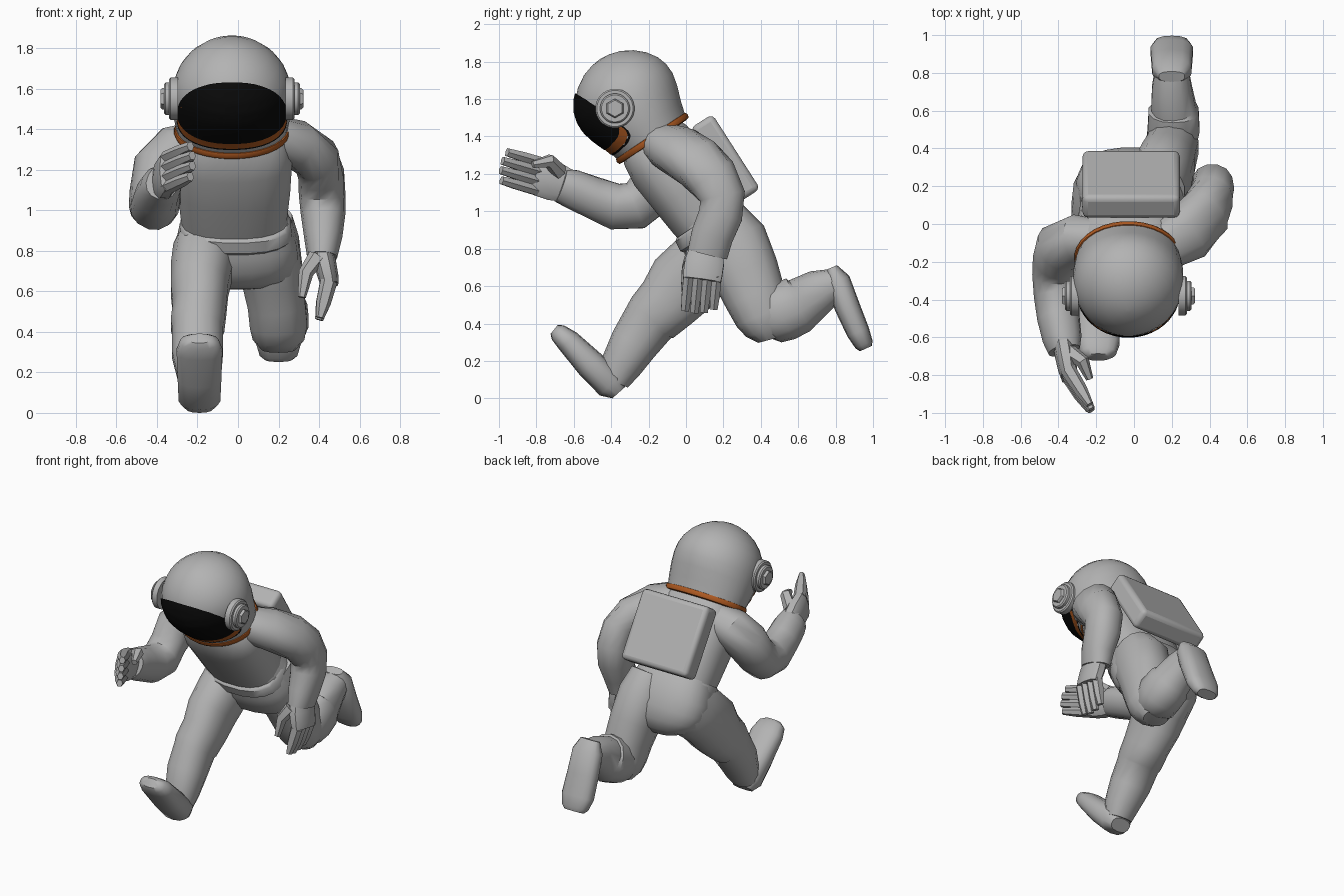
import bpy, bmesh, math
from mathutils import Vector
from mathutils.bvhtree import BVHTree

if "Cube" in bpy.data.objects:
    bpy.data.objects.remove(bpy.data.objects["Cube"], do_unlink=True)

X, Y, Z = Vector((1, 0, 0)), Vector((0, 1, 0)), Vector((0, 0, 1))
parts = []


def material(name, rgb, rough=0.7):
    m = bpy.data.materials.new(name)
    m.use_nodes = True
    m.diffuse_color = (*rgb, 1)
    b = m.node_tree.nodes["Principled BSDF"]
    b.inputs["Base Color"].default_value = (*rgb, 1)
    b.inputs["Roughness"].default_value = rough
    return m


SUIT = material("suit grey", (0.45, 0.45, 0.45))
BLACK = material("visor black", (0.003, 0.003, 0.003))
ORANGE = material("trim orange", (0.42, 0.1, 0.015))


def finish(name, bm, mat):
    bmesh.ops.recalc_face_normals(bm, faces=bm.faces)
    me = bpy.data.meshes.new(name)
    bm.to_mesh(me)
    bm.free()
    ob = bpy.data.objects.new(name, me)
    bpy.context.collection.objects.link(ob)
    me.materials.append(mat)
    parts.append(ob)
    return ob


def skin(name, rings, mat):
    """Bridge equal-length rings of points and cap both ends."""
    bm = bmesh.new()
    loops = [[bm.verts.new(p) for p in r] for r in rings]
    n = len(loops[0])
    for a, b in zip(loops, loops[1:]):
        for i in range(n):
            j = (i + 1) % n
            bm.faces.new((a[i], a[j], b[j], b[i]))
    bm.faces.new(loops[0])
    bm.faces.new(loops[-1])
    return finish(name, bm, mat)


def oval(c, u, v, ra, rb, n, p=1.0):
    pts = []
    for i in range(n):
        a = 2 * math.pi * (i + 0.5) / n
        s, t = math.cos(a), math.sin(a)
        pts.append(c + u * ra * math.copysign(abs(s) ** p, s)
                   + v * rb * math.copysign(abs(t) ** p, t))
    return pts


def loft(name, stations, ref=X, n=14, p=0.9, mat=SUIT):
    """Tube through (centre, radius along ref, radius across)."""
    cs = [Vector(s[0]) for s in stations]
    rings = []
    for i, (c, s) in enumerate(zip(cs, stations)):
        t = (cs[min(i + 1, len(cs) - 1)] - cs[max(i - 1, 0)]).normalized()
        u = (ref - t * ref.dot(t)).normalized()
        rings.append(oval(c, u, t.cross(u), s[1], s[2], n, p))
    return skin(name, rings, mat)


# Torso, belt and pelvis
loft("torso", [((-.03, -.20, 1.41), .20, .17), ((-.03, -.16, 1.35), .27, .20),
               ((-.02, -.10, 1.25), .29, .21), ((-.02, 0, 1.11), .28, .20),
               ((-.02, .08, .98), .265, .18), ((-.02, .14, .89), .25, .165)], n=20, p=.8)
loft("belt", [((-.01, .09, .95), .26, .17), ((-.01, .10, .935), .275, .185),
              ((-.01, .13, .885), .28, .19), ((-.01, .14, .87), .26, .17)], n=20, p=.8)
loft("pelvis", [((-.01, .08, .98), .25, .165), ((-.01, .14, .91), .28, .19),
                ((-.01, .175, .84), .30, .20), ((0, .215, .77), .30, .195),
                ((0, .245, .70), .28, .175), ((0, .265, .65), .21, .13),
                ((0, .27, .62), .11, .07)], n=20, p=.8)

# Legs: the right one strides forward, the left one is bent behind
loft("right_leg", [((-.14, .22, .86), .15, .17), ((-.165, .16, .78), .16, .20),
                   ((-.18, .07, .70), .155, .19), ((-.19, -.02, .61), .145, .195),
                   ((-.19, -.10, .51), .135, .17), ((-.2, -.18, .43), .135, .155),
                   ((-.2, -.20, .405), .128, .145), ((-.2, -.28, .29), .128, .13),
                   ((-.19, -.35, .17), .108, .11), ((-.19, -.385, .09), .09, .08)])
loft("right_boot", [((-.19, -.36, .03), .07, .045), ((-.19, -.40, .075), .105, .085),
                    ((-.19, -.51, .18), .11, .08), ((-.19, -.63, .305), .115, .065),
                    ((-.19, -.685, .352), .095, .05), ((-.19, -.705, .368), .06, .03)], p=.8)
loft("left_thigh", [((.13, .17, .95), .14, .16), ((.14, .24, .83), .165, .20),
                    ((.17, .32, .67), .155, .18), ((.19, .37, .54), .145, .165),
                    ((.20, .41, .44), .145, .15), ((.20, .44, .37), .13, .125),
                    ((.20, .455, .315), .085, .07)])
loft("left_shin", [((.20, .39, .39), .09, .07), ((.20, .44, .42), .135, .14),
                   ((.21, .51, .46), .14, .16), ((.21, .60, .50), .135, .155),
                   ((.21, .62, .51), .12, .14), ((.2, .72, .575), .108, .118),
                   ((.2, .82, .62), .09, .08)])
loft("left_boot", [((.2, .78, .70), .07, .03), ((.2, .81, .63), .105, .068),
                   ((.2, .862, .49), .11, .068), ((.2, .92, .355), .115, .062),
                   ((.2, .952, .288), .095, .05), ((.2, .962, .266), .07, .035)], p=.8)

# Arms: the right one reaches forward, the left one hangs back
loft("right_arm", [((-.18, -.09, 1.33), .11, .11), ((-.30, -.085, 1.29), .13, .135),
                   ((-.39, -.125, 1.20), .135, .135), ((-.41, -.19, 1.10), .135, .12),
                   ((-.41, -.27, 1.03), .13, .125), ((-.41, -.38, 1.025), .125, .115),
                   ((-.40, -.50, 1.075), .11, .11), ((-.38, -.61, 1.12), .105, .1),
                   ((-.37, -.67, 1.14), .095, .08)], ref=Vector((.4, -.5, .8)))
loft("left_arm", [((.16, -.12, 1.36), .13, .11), ((.28, -.05, 1.33), .155, .12),
                  ((.38, .06, 1.26), .15, .12), ((.41, .14, 1.18), .14, .115),
                  ((.415, .195, 1.08), .125, .115), ((.42, .185, .98), .12, .11),
                  ((.42, .14, .87), .115, .095), ((.415, .115, .77), .11, .075)], ref=Y)


def hand(name, wrist, knuckle, tip, spread, thumb):
    """Flat palm, four fingers side by side and a thumb."""
    w, k, t, s = Vector(wrist), Vector(knuckle), Vector(tip), Vector(spread).normalized()
    loft(name + "_palm", [(w, .09, .055), (w.lerp(k, .4), .108, .055),
                          (w.lerp(k, .8), .108, .05), (k, .104, .042)], ref=s, n=10, p=.75)
    for i in range(4):
        off = (i - 1.5) * .051
        end = t + s * off - (t - k) * (.08 if i in (0, 3) else 0)
        start = k + s * off - (k - w) * .15
        loft(f"{name}_finger_{i + 1}", [(start, .03, .042), (start.lerp(end, .6), .029, .036),
                                        (end, .024, .02)], ref=s, n=6)
    pts = [Vector(q) for q in thumb]
    loft(name + "_thumb", [(pts[0], .045, .045), (pts[1], .037, .037), (pts[2], .02, .02)],
         ref=s, n=6)


hand("right_hand", (-.375, -.63, 1.135), (-.345, -.81, 1.195), (-.225, -.985, 1.245),
     (0, .2, 1), [(-.34, -.68, 1.21), (-.27, -.73, 1.27), (-.235, -.82, 1.25)])
hand("left_hand", (.415, .11, .80), (.455, .085, .63), (.40, .07, .46),
     (0, 1, .05), [(.39, .04, .77), (.335, .01, .69), (.315, -.01, .57)])

# Backpack
bpy.ops.mesh.primitive_cube_add(size=1, location=(-.015, .21, 1.282), rotation=(.57, 0, 0))
pack = bpy.context.object
pack.name = "backpack"
pack.scale = (.515, .14, .475)
bpy.ops.object.transform_apply(location=False, rotation=False, scale=True)
pack.data.materials.append(SUIT)
bev = pack.modifiers.new("rounded edges", 'BEVEL')
bev.width, bev.segments = .03, 3
parts.append(pack)

# Helmet and collar share one tilted frame
BASE = Vector((-.03, -.18, 1.39))
UP = Vector((0, -.555, .832))
FORE = Vector((0, -.832, -.555))


def dome(name, profile, mat, n=32):
    return skin(name, [oval(BASE + UP * h, X, FORE, rx, rf, n) for rx, rf, h in profile], mat)


helmet = dome("helmet", [(.272, .215, 0), (.286, .238, .08), (.292, .268, .16),
                         (.292, .285, .23), (.284, .283, .29), (.264, .266, .345),
                         (.228, .23, .40), (.178, .18, .447), (.117, .118, .483),
                         (.055, .055, .502), (.01, .01, .507)], SUIT)
dome("collar_ring", [(.26, .20, -.02), (.282, .224, -.016), (.287, .23, 0),
                     (.282, .224, .016), (.26, .20, .02)], ORANGE)

# Visor, its trim and the dark seal: thin plates laid on the front of the helmet
me = helmet.data
tree = BVHTree.FromPolygons([v.co for v in me.vertices], [p.vertices for p in me.polygons])


def plate(name, cz, half_w, half_h, lift, mat, n=40, steps=9):
    bm = bmesh.new()
    rings = []
    for k in range(1, steps + 1):
        f = k / steps
        ring = []
        for q in oval(Vector((-.03, -3, cz)), X, Z, half_w * f, half_h * f, n, .9):
            hit, normal, _, _ = tree.ray_cast(q, Y)
            ring.append(bm.verts.new(hit - Y * lift * .5 + normal * lift * .5))
        rings.append(ring)
    bm.faces.new(rings[0])
    for a, b in zip(rings, rings[1:]):
        for i in range(n):
            j = (i + 1) % n
            bm.faces.new((a[i], a[j], b[j], b[i]))
    finish(name, bm, mat)


plate("visor_seal", 1.445, .271, .147, .003, BLACK)
plate("visor_trim", 1.448, .268, .143, .006, ORANGE)
plate("visor", 1.48, .266, .15, .0095, BLACK)

# Stepped ear pieces
for side, label in ((-1, "right"), (1, "left")):
    for step, (r, x0, x1, n) in enumerate([(.105, .265, .31, 24), (.08, .30, .335, 24),
                                           (.052, .33, .352, 6)]):
        rings = [oval(Vector((-.03 + side * x, -.38, 1.55)), Y, Z, rr, rr, n)
                 for x, rr in ((x0, r), (x1 - .008, r), (x1, r - .008))]
        skin(f"{label}_ear_piece_{step + 1}", rings, SUIT)

# Smooth shading with sharp edges kept
bpy.ops.object.select_all(action='DESELECT')
for ob in parts:
    ob.select_set(True)
bpy.context.view_layer.objects.active = parts[0]
bpy.ops.object.shade_smooth_by_angle(angle=math.radians(42))
